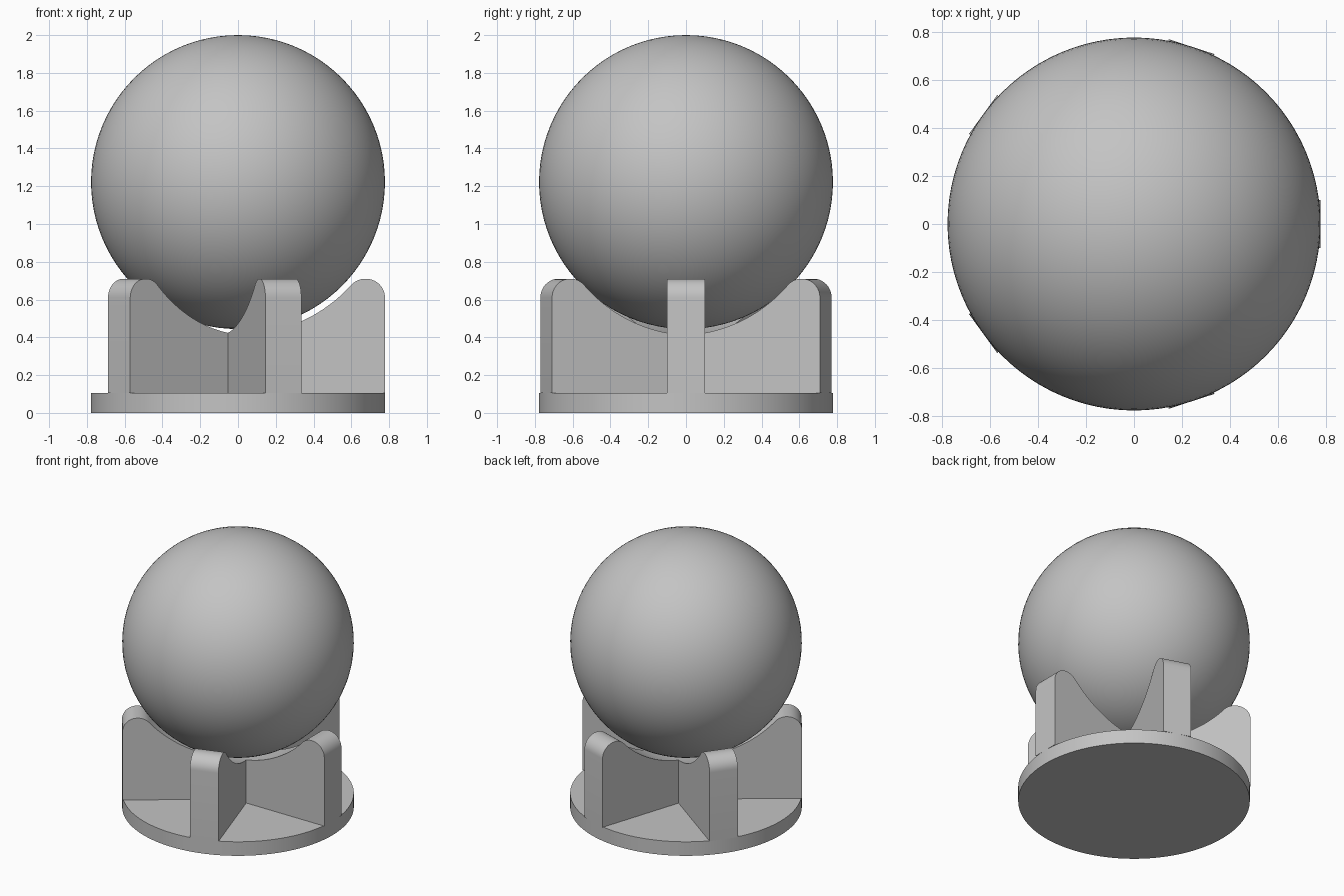
import bpy, bmesh, math
from mathutils import Matrix, Vector

cube = bpy.data.objects.get("Cube")
if cube:
    bpy.data.objects.remove(cube)

R = 0.778             # ball and base radius
BALL_Z = 2 - R
SEAT_R = 0.81         # concave seat, slightly larger than the ball
BASE_H = 0.104
FIN_TOP = 0.71
FILLET = 0.1
FIN_W = 0.2
FINS = 5

grey = bpy.data.materials.new("plain grey")
grey.use_nodes = True
colour = (0.55, 0.55, 0.55, 1)
grey.diffuse_color = colour
grey.node_tree.nodes["Principled BSDF"].inputs["Base Color"].default_value = colour


def add_object(name, bm):
    bmesh.ops.recalc_face_normals(bm, faces=bm.faces)
    mesh = bpy.data.meshes.new(name)
    bm.to_mesh(mesh)
    bm.free()
    mesh.materials.append(grey)
    obj = bpy.data.objects.new(name, mesh)
    bpy.context.collection.objects.link(obj)
    bpy.ops.object.select_all(action="DESELECT")
    obj.select_set(True)
    bpy.context.view_layer.objects.active = obj
    bpy.ops.object.shade_smooth_by_angle(angle=math.radians(30))
    return obj


def arc(cx, cz, r, start, end, steps):
    angles = [start + (end - start) * i / steps for i in range(steps + 1)]
    return [(cx + r * math.cos(a), cz + r * math.sin(a)) for a in angles]


# Ball
bm = bmesh.new()
bmesh.ops.create_uvsphere(bm, u_segments=96, v_segments=48, radius=R,
                          matrix=Matrix.Translation((0, 0, BALL_Z)))
add_object("ball", bm)

# Round base
bm = bmesh.new()
bmesh.ops.create_cone(bm, cap_ends=True, segments=128, radius1=R, radius2=R, depth=BASE_H,
                      matrix=Matrix.Translation((0, 0, BASE_H / 2)))
add_object("base", bm)

# Fin outline: seat arc, inner fillet tangent to the seat, outer fillet
fz = FIN_TOP - FILLET
fx = math.sqrt((SEAT_R + FILLET) ** 2 - (BALL_Z - fz) ** 2)
touch = math.atan2(fz - BALL_Z, fx)
outline = [(0, BASE_H)]
outline += arc(0, BALL_Z, SEAT_R, -math.pi / 2, touch, 24)
outline += arc(fx, fz, FILLET, touch + math.pi, math.pi / 2, 10)[1:]
outline += arc(R - FILLET, fz, FILLET, math.pi / 2, 0, 10)
outline += [(R, BASE_H)]

# Radial fins, mitred where they meet at the centre
for i in range(FINS):
    bm = bmesh.new()
    side = bm.faces.new([bm.verts.new((x, -FIN_W / 2, z)) for x, z in outline])
    ext = bmesh.ops.extrude_face_region(bm, geom=[side])
    moved = [g for g in ext["geom"] if isinstance(g, bmesh.types.BMVert)]
    bmesh.ops.translate(bm, verts=moved, vec=(0, FIN_W, 0))
    half = math.pi / FINS
    for s in (-1, 1):
        normal = Vector((-math.sin(half), s * math.cos(half), 0))
        bmesh.ops.bisect_plane(bm, geom=bm.verts[:] + bm.edges[:] + bm.faces[:],
                               plane_co=(0, 0, 0), plane_no=normal, clear_outer=True)
    bmesh.ops.rotate(bm, verts=bm.verts, cent=(0, 0, 0),
                     matrix=Matrix.Rotation(2 * math.pi * i / FINS, 3, "Z"))
    add_object(f"support_fin_{i + 1}", bm)
